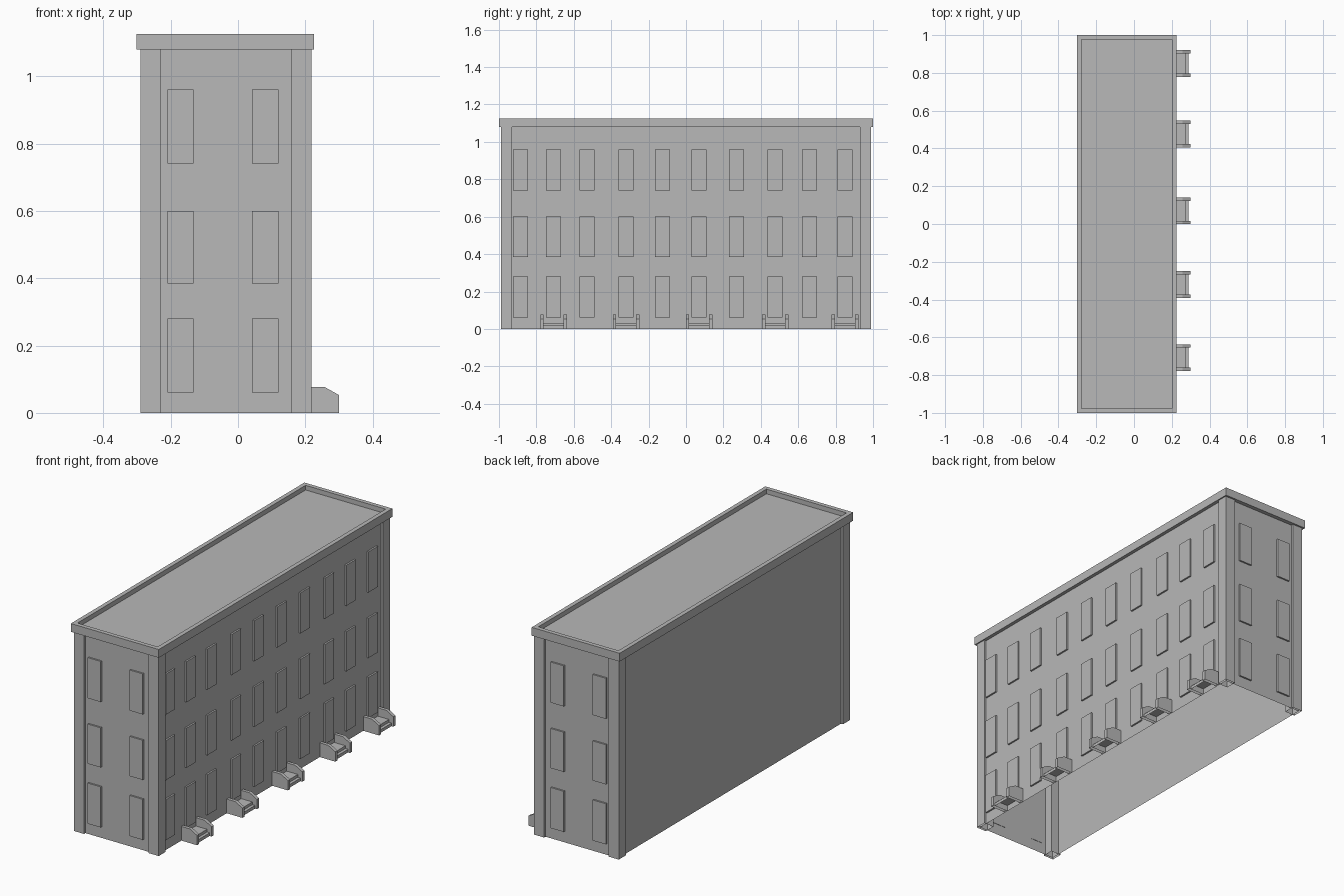
import bpy, bmesh

if "Cube" in bpy.data.objects:
    bpy.data.objects.remove(bpy.data.objects["Cube"], do_unlink=True)

grey = bpy.data.materials.new("plain_grey")
grey.use_nodes = True
tone = (0.48, 0.48, 0.48, 1)
grey.diffuse_color = tone
grey.node_tree.nodes["Principled BSDF"].inputs["Base Color"].default_value = tone


def prism(bm, profile, y0, y1):
    """Extrude an (x, z) profile along y, leaving the ground side open."""
    a = [bm.verts.new((x, y0, z)) for x, z in profile]
    b = [bm.verts.new((x, y1, z)) for x, z in profile]
    bm.faces.new(a)
    bm.faces.new(b[::-1])
    for i in range(len(profile)):
        j = (i + 1) % len(profile)
        if profile[i][1] > 0 or profile[j][1] > 0:
            bm.faces.new((a[j], a[i], b[i], b[j]))


def box(bm, x0, x1, y0, y1, z0, z1):
    prism(bm, [(x0, z0), (x1, z0), (x1, z1), (x0, z1)], y0, y1)


def finish(name, bm):
    mesh = bpy.data.meshes.new(name)
    bm.normal_update()
    bm.to_mesh(mesh)
    bm.free()
    mesh.materials.append(grey)
    obj = bpy.data.objects.new(name, mesh)
    bpy.context.collection.objects.link(obj)
    return obj


LEFT, RIGHT, END = -0.278, 0.206, 0.978   # wall planes
STEP, POST, EAVE = 0.012, 0.06, 1.08      # pilaster relief, width, height
SLAB = 0.009                              # window relief
floors = [(0.06, 0.28), (0.385, 0.60), (0.74, 0.96)]

# Hollow walls
bm = bmesh.new()
box(bm, LEFT, RIGHT, -END, END, 0, EAVE)
finish("walls", bm)

# Corner pilasters
for side, x in (("right", LEFT - STEP), ("left", RIGHT + STEP - POST)):
    for end, y in (("front", -END - STEP), ("back", END + STEP - POST)):
        bm = bmesh.new()
        box(bm, x, x + POST, y, y + POST, 0, EAVE)
        finish(f"{end}_{side}_pilaster", bm)

# Cornice with sunken flat roof
bm = bmesh.new()
box(bm, -0.302, 0.225, -1, 1, EAVE, 1.125)
bm.normal_update()
top = [f for f in bm.faces if f.normal.z > 0.9]
bmesh.ops.inset_region(bm, faces=top, thickness=0.033)
bmesh.ops.inset_region(bm, faces=top, thickness=0.0001, depth=-0.025)
finish("cornice_and_roof", bm)

# End wall windows
for end, sign in (("front", -1), ("back", 1)):
    bm = bmesh.new()
    for z0, z1 in floors:
        for x in (-0.171, 0.081):
            ys = sorted((sign * (END - 0.002), sign * (END + SLAB)))
            box(bm, x - 0.039, x + 0.039, *ys, z0, z1)
    finish(f"{end}_windows", bm)

# Long facade windows and doors
stair_ys = [-0.708, -0.32, 0.07, 0.477, 0.85]
window_ys = [-0.885, -0.53, -0.125, 0.27, 0.66]
bm = bmesh.new()
for z0, z1 in floors:
    for y in stair_ys + window_ys:
        box(bm, RIGHT - 0.002, RIGHT + SLAB, y - 0.04, y + 0.04, z0, z1)
finish("facade_windows", bm)

# Entrance stoops: two cheek walls and low steps
cheek = [(RIGHT, 0), (0.3, 0), (0.3, 0.053), (0.257, 0.077), (RIGHT, 0.077)]
steps = [(RIGHT, 0), (0.289, 0), (0.289, 0.017), (0.273, 0.017),
         (0.273, 0.032), (RIGHT, 0.032)]
for n, y in enumerate(stair_ys, 1):
    bm = bmesh.new()
    prism(bm, cheek, y - 0.071, y - 0.053)
    prism(bm, cheek, y + 0.053, y + 0.071)
    prism(bm, steps, y - 0.053, y + 0.053)
    finish(f"entrance_stoop_{n}", bm)
